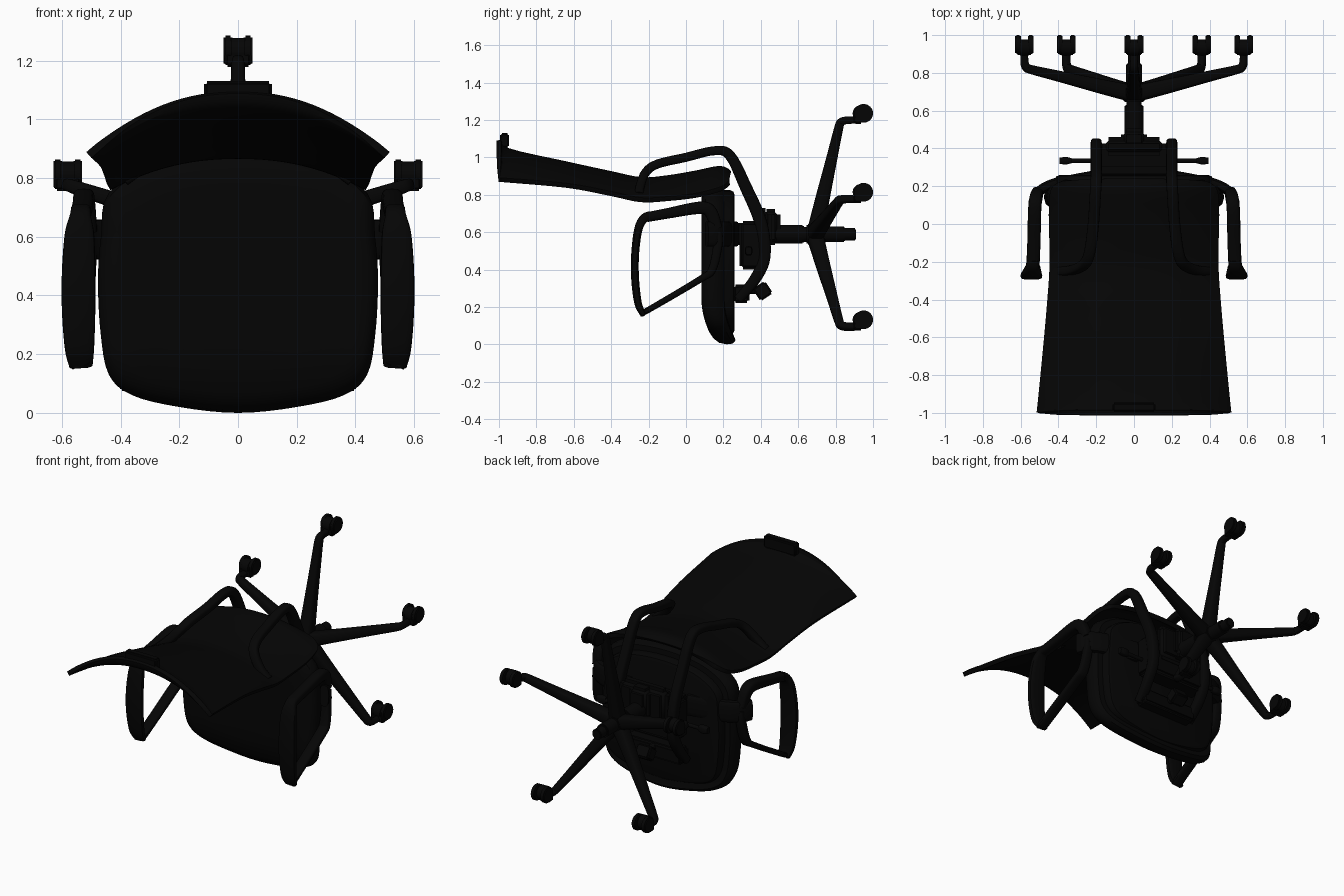
import bpy, bmesh, math
from mathutils import Vector, Matrix

if "Cube" in bpy.data.objects:
    bpy.data.objects.remove(bpy.data.objects["Cube"])

black = bpy.data.materials.new("matte_black")
black.use_nodes = True
COL = (0.0015, 0.0015, 0.0015, 1)
black.diffuse_color = COL
black.node_tree.nodes["Principled BSDF"].inputs["Base Color"].default_value = COL


def finish(name, bm, angle=40):
    bmesh.ops.recalc_face_normals(bm, faces=bm.faces)
    me = bpy.data.meshes.new(name)
    bm.to_mesh(me)
    bm.free()
    me.materials.append(black)
    ob = bpy.data.objects.new(name, me)
    bpy.context.collection.objects.link(ob)
    bpy.ops.object.select_all(action='DESELECT')
    bpy.context.view_layer.objects.active = ob
    ob.select_set(True)
    bpy.ops.object.shade_smooth_by_angle(angle=math.radians(angle))
    return ob


def spline(pts, steps=5, closed=False):
    """Catmull-Rom through tuples of any length."""
    n, out = len(pts), []
    get = (lambda i: pts[i % n]) if closed else (lambda i: pts[max(0, min(n - 1, i))])
    for i in range(n if closed else n - 1):
        a, b, c, d = get(i - 1), get(i), get(i + 1), get(i + 2)
        for k in range(steps):
            t = k / steps
            out.append(tuple(0.5 * (2 * q + (r - p) * t + (2 * p - 5 * q + 4 * r - s) * t * t
                             + (3 * q - p - 3 * r + s) * t ** 3) for p, q, r, s in zip(a, b, c, d)))
    if not closed:
        out.append(tuple(pts[-1]))
    return out


def loft(name, rings):
    bm = bmesh.new()
    vs = [[bm.verts.new(p) for p in r] for r in rings]
    n = len(vs[0])
    for r0, r1 in zip(vs, vs[1:]):
        for i in range(n):
            bm.faces.new((r0[i], r0[(i + 1) % n], r1[(i + 1) % n], r1[i]))
    bm.faces.new(vs[0])
    bm.faces.new(vs[-1])
    return finish(name, bm)


def sweep(name, pts, ref, steps=5, n=16):
    """Rounded bar; each point is x, y, z, half size along ref, half size across."""
    P = spline(pts, steps)
    rings = []
    for i, p in enumerate(P):
        t = (Vector(P[min(i + 1, len(P) - 1)][:3]) - Vector(P[max(i - 1, 0)][:3])).normalized()
        a = Vector(ref)
        a = (a - t * a.dot(t)).normalized()
        b = t.cross(a)
        ring = []
        for k in range(n):
            c, s = math.cos(2 * math.pi * k / n), math.sin(2 * math.pi * k / n)
            ring.append(Vector(p[:3]) + a * p[3] * math.copysign(abs(c) ** .6, c)
                        + b * p[4] * math.copysign(abs(s) ** .6, s))
        rings.append(ring)
    return loft(name, rings)


def cyl(name, center, r, depth, axis, seg=32, bevel=.006):
    bm = bmesh.new()
    rot = Vector((0, 0, 1)).rotation_difference(Vector(axis)).to_matrix().to_4x4()
    bmesh.ops.create_cone(bm, cap_ends=True, segments=seg, radius1=r, radius2=r, depth=depth,
                          matrix=Matrix.Translation(center) @ rot)
    rim = [e for e in bm.edges if any(len(f.verts) > 4 for f in e.link_faces)]
    bmesh.ops.bevel(bm, geom=rim, offset=bevel, segments=2, affect='EDGES')
    return finish(name, bm)


def box(name, lo, hi, bevel=.012, tilt=0):
    bm = bmesh.new()
    lo, hi = Vector(lo), Vector(hi)
    bmesh.ops.create_cube(bm, size=1, matrix=Matrix.Translation((lo + hi) / 2)
                          @ Matrix.Rotation(tilt, 4, 'X') @ Matrix.Diagonal((*(hi - lo), 1)))
    bmesh.ops.bevel(bm, geom=bm.edges[:], offset=bevel, segments=3, affect='EDGES')
    return finish(name, bm)


# Seat cushion and pan: stacked rings of one outline; the cushion front edge curls away
half = [(.2, .02), (.36, .06), (.44, .13), (.468, .27), (.477, .45), (.467, .6), (.44, .75), (.27, .85)]
outline = spline([(0, 0)] + half + [(0, .88)] + [(-x, z) for x, z in reversed(half)], 4, True)


def seat_rings(layers, curl):
    rings = []
    for y, s in layers:
        ring = []
        for x, z in outline:
            z2 = .43 + (z - .43) * s
            ring.append((x * s, y + curl * (max(0, .25 - z2) / .25) ** 2, z2))
        rings.append(ring)
    return rings


loft("seat_cushion", seat_rings([(.09, .3), (.085, .6), (.082, .85), (.088, .93), (.105, .98),
                                 (.14, 1), (.175, .99), (.2, .95), (.205, .85)], .078))
loft("seat_pan", seat_rings([(.19, .88), (.235, .88), (.253, .86), (.26, .82)], 0))

# Curved backrest sheet: y, half width, centre z, side z
rows = spline([(-1, .508, 1.092, .878), (-.95, .503, 1.035, .876), (-.63, .473, .962, .848), (-.4, .453, .912, .805),
               (-.24, .442, .88, .772), (-.1, .442, .89, .778), (.05, .445, .915, .795),
               (.16, .44, .938, .822), (.205, .42, .935, .84), (.232, .37, .915, .865)], 4)
bm = bmesh.new()
N = 32
grid = []
for y, w, zc, zs in rows:
    us = [2 * i / N - 1 for i in range(N + 1)]
    grid.append([bm.verts.new((u * w, y, zc - (zc - zs) * abs(u) ** 2.2)) for u in us])
for r0, r1 in zip(grid, grid[1:]):
    for i in range(N):
        bm.faces.new((r0[i], r0[i + 1], r1[i + 1], r1[i]))
back = finish("backrest", bm)
sol = back.modifiers.new("thickness", 'SOLIDIFY')
sol.thickness, sol.offset = .028, 0
bev = back.modifiers.new("soft_edge", 'BEVEL')
bev.width, bev.segments, bev.limit_method = .01, 3, 'ANGLE'
box("backrest_top_grip", (-.115, -.995, 1.05), (.115, -.945, 1.13), .01)

for s, side in ((1, "left"), (-1, "right")):
    # Back support strut: from under the seat, over the back, splaying out to the backrest sides
    strut = [(.39, -.25, .795, .024, .024), (.33, -.245, .845, .026, .024), (.265, -.215, .92, .028, .024),
             (.235, -.15, .965, .03, .024), (.215, .0, 1.0, .03, .024), (.205, .15, 1.035, .03, .024),
             (.2, .235, 1.01, .03, .028), (.2, .32, .84, .03, .032), (.2, .4, .65, .03, .034),
             (.2, .42, .47, .03, .032), (.2, .37, .35, .03, .03), (.19, .28, .24, .03, .025)]
    sweep(side + "_back_strut", [(s * p[0], *p[1:]) for p in strut], (1, 0, 0))

    # Armrest pad and its two legs
    pad = [(.535, -.228, .16, .04, .016), (.54, -.256, .22, .05, .02), (.543, -.272, .35, .057, .021),
           (.543, -.272, .48, .057, .021), (.54, -.256, .61, .05, .022), (.537, -.228, .67, .036, .024),
           (.535, -.19, .687, .035, .026)]
    sweep(side + "_arm_pad", [(s * p[0], *p[1:]) for p in pad], (1, 0, 0))
    rear = [(.535, -.21, .68, .035, .026), (.53, -.1, .7, .035, .028),
            (.526, .07, .73, .035, .033), (.52, .13, .71, .034, .035), (.51, .165, .62, .03, .03)]
    sweep(side + "_arm_rear_leg", [(s * p[0], *p[1:]) for p in rear], (1, 0, 0))
    front = [(.537, -.235, .17, .036, .014), (.533, -.2, .185, .034, .016), (.526, .08, .35, .034, .018),
             (.52, .14, .4, .032, .022), (.51, .17, .53, .028, .025), (.51, .17, .6, .026, .025)]
    sweep(side + "_arm_front_leg", [(s * p[0], *p[1:]) for p in front], (1, 0, 0))
    bracket = [(.535, .11, .59, .068, .026), (.505, .17, .59, .068, .026), (.43, .213, .59, .068, .026),
               (.31, .243, .59, .068, .022), (.2, .265, .59, .068, .02)]
    sweep(side + "_arm_bracket", [(s * p[0], *p[1:]) for p in bracket], (0, 0, 1))

    # Adjusting lever
    cyl(side + "_lever_rod", (s * .25, .335, .5), .012, .22, (1, 0, 0), 16, .002)
    sweep(side + "_lever_handle", [(s * .33, .335, .5, .02, .013), (s * .36, .335, .5, .025, .02),
                                   (s * .395, .335, .5, .02, .016)], (0, 0, 1))

# Tilt mechanism below the seat
box("mechanism_neck", (-.2, .25, .53), (.2, .32, .65), .015)
box("mechanism_housing", (-.22, .285, .4), (.22, .42, .66), .02)
box("mechanism_cap", (-.17, .36, .5), (.17, .46, .73), .035)
box("mechanism_boss", (-.07, .4, .53), (.07, .505, .725), .03)
box("tension_crossbar", (-.2, .25, .22), (.2, .34, .32), .015)
box("tension_knob", (-.05, .37, .245), (.05, .45, .325), .01, .6)
cyl("tension_rod", (0, .35, .29), .02, .12, (0, 1, 0), 16, .003)

# Gas column and hub
HZ = .588
cyl("column_outer", (0, .53, HZ), .05, .2, (0, 1, 0))
cyl("column_inner", (0, .66, HZ), .04, .16, (0, 1, 0))
cyl("base_hub", (0, .695, HZ), .055, .1, (0, 1, 0))
cyl("column_sleeve", (0, .78, HZ), .042, .14, (0, 1, 0))
cyl("column_tail", (0, .85, HZ), .033, .12, (0, 1, 0))

# Five-spoke base with castors
for i in range(5):
    a = math.radians(90 + 72 * i)
    c, s = math.cos(a), math.sin(a)
    spoke = [(.01, .69, .045, .045), (.2, .732, .036, .038), (.4, .778, .029, .03), (.57, .817, .024, .024),
             (.6, .83, .022, .022), (.61, .86, .02, .02), (.61, .93, .018, .018)]
    sweep(f"base_spoke_{i + 1}", [(r * c, y, HZ + r * s, w, h) for r, y, w, h in spoke], (-s, 0, c), 4)
    x, z = .61 * c, HZ + .61 * s
    cyl(f"castor_hood_{i + 1}", (x, .934, z + .037), .043, .06, (1, 0, 0))
    box(f"castor_mount_{i + 1}", (x - .046, .895, z - .02), (x + .046, .945, z + .03), .01)
    for k in (-1, 1):
        cyl(f"castor_wheel_{i + 1}_{'ab'[k > 0]}", (x + k * .034, .95, z + .037), .05, .03, (1, 0, 0))
